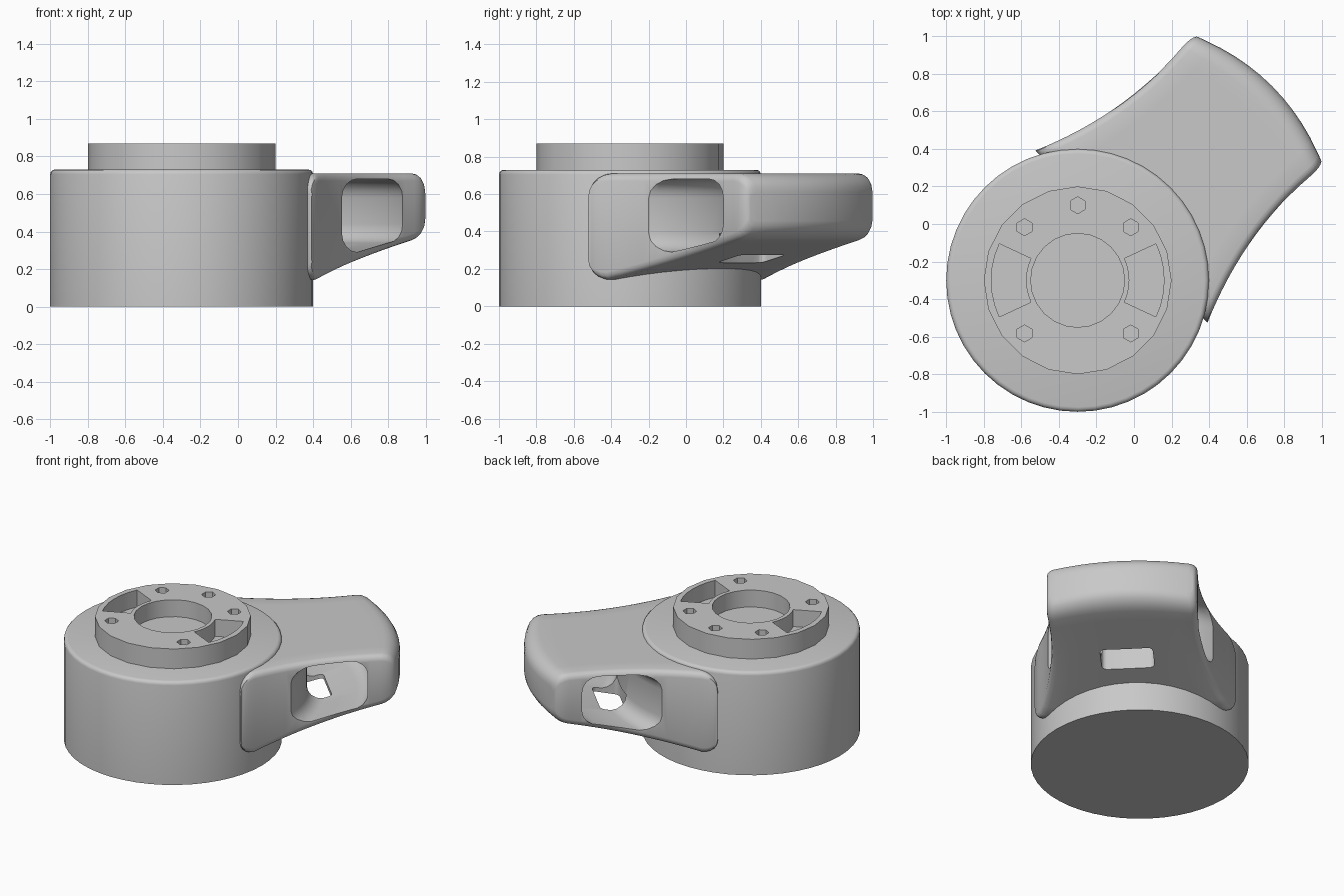
import bpy, bmesh
from math import sin, cos, pi, radians
from mathutils import Matrix

if "Cube" in bpy.data.objects:
    bpy.data.objects.remove(bpy.data.objects["Cube"])

gray = bpy.data.materials.new("plain_gray")
gray.use_nodes = True
GRAY = (0.58, 0.58, 0.58, 1)
gray.diffuse_color = GRAY
gray.node_tree.nodes["Principled BSDF"].inputs["Base Color"].default_value = GRAY

# Hub axis, and the arm's frame pointing diagonally away from it
HUB = Matrix.Translation((-0.3, -0.3, 0))
ARM = HUB @ Matrix.Rotation(radians(45), 4, "Z")


def finish(bm, name, frame=HUB):
    bmesh.ops.recalc_face_normals(bm, faces=bm.faces)
    mesh = bpy.data.meshes.new(name)
    bm.to_mesh(mesh)
    bm.free()
    mesh.materials.append(gray)
    obj = bpy.data.objects.new(name, mesh)
    bpy.context.collection.objects.link(obj)
    obj.matrix_world = frame
    return obj


def cylinder(name, radius, z0, z1, sides, x=0, y=0, soft=0):
    bm = bmesh.new()
    place = Matrix.Translation((x, y, (z0 + z1) / 2))
    bmesh.ops.create_cone(bm, cap_ends=True, segments=sides, radius1=radius,
                          radius2=radius, depth=z1 - z0, matrix=place)
    if soft:
        rim = [e for e in bm.edges if all(v.co.z > z1 - 0.001 for v in e.verts)]
        bmesh.ops.bevel(bm, geom=rim, offset=soft, segments=3, profile=0.5,
                        affect="EDGES")
    return finish(bm, name)


def sweep(name, profile, start, end, steps, frame=HUB):
    """Sweep a closed (radius, height) profile around the hub axis."""
    bm = bmesh.new()
    rings = []
    for i in range(steps + 1):
        a = radians(start + (end - start) * i / steps)
        rings.append([bm.verts.new((r * cos(a), r * sin(a), z)) for r, z in profile])
    n = len(profile)
    for a, b in zip(rings, rings[1:]):
        for j in range(n):
            k = (j + 1) % n
            bm.faces.new((a[j], a[k], b[k], b[j]))
    bm.faces.new(rings[0])
    bm.faces.new(rings[-1])
    return finish(bm, name, frame)


def cut(obj, cutter):
    cutter.hide_render = True
    mod = obj.modifiers.new("cut", "BOOLEAN")
    mod.operation = "DIFFERENCE"
    mod.solver = "EXACT"
    mod.object = cutter
    bpy.context.view_layer.update()
    bpy.context.view_layer.objects.active = obj
    bpy.ops.object.modifier_apply(modifier=mod.name)
    bpy.data.objects.remove(cutter)


def smooth(obj, angle):
    bpy.ops.object.select_all(action="DESELECT")
    obj.select_set(True)
    bpy.context.view_layer.objects.active = obj
    bpy.ops.object.shade_smooth_by_angle(angle=radians(angle))


# Main drum
drum = cylinder("drum_body", 0.7, 0, 0.73, 48, soft=0.025)
smooth(drum, 35)

# Raised boss with round recess, two curved pockets and five bolt holes
boss = cylinder("top_boss", 0.5, 0.70, 0.87, 20)
FLOOR, ABOVE = 0.75, 1.0
cut(boss, cylinder("recess_cutter", 0.25, FLOOR, ABOVE, 24))
pocket = [(0.275, FLOOR), (0.46, FLOOR), (0.46, ABOVE), (0.275, ABOVE)]
for middle in (0, 180):
    cut(boss, sweep("pocket_cutter", pocket, middle - 25, middle + 25, 6))
for angle in (45, 90, 135, 225, 315):
    a = radians(angle)
    cut(boss, cylinder("hole_cutter", 0.045, FLOOR, ABOVE, 6,
                       0.4 * cos(a), 0.4 * sin(a)))
smooth(boss, 25)

# Arm: rounded rectangular sections lofted outward, flared toward the drum
NEAR, TIP, ROUND, EDGE = 0.33, 1.37, 0.1, 0.04


def half_width(u):
    return 0.478 + 0.17 * ((1.12 - u) / 0.79) ** 2


def under(u):
    return 0.14 + 0.25 * max(0, u - 0.42)


stations = []
for i in range(6):
    a = i / 5 * pi / 2
    stations.append((NEAR + ROUND * (1 - cos(a)), ROUND * (1 - sin(a)), 0))
for i in range(1, 12):
    stations.append((NEAR + ROUND + (TIP - NEAR - 2 * ROUND) * i / 12, 0, 0))
for i in range(6):
    a = i / 5 * pi / 2
    inset = ROUND * (1 - cos(a))
    stations.append((TIP - ROUND * (1 - sin(a)), inset, inset * 0.35))

bm = bmesh.new()
rings = []
for u, z_inset, w_inset in stations:
    w = half_width(u) - w_inset
    low, high = under(u) + z_inset * 0.8, 0.71 - z_inset
    corner = [(w - EDGE * (1 - cos(t)), EDGE * (1 - sin(t)))
              for t in (0, pi / 6, pi / 3, pi / 2)]
    across = [(-v, d) for v, d in corner]
    across += [((w - EDGE) * k / 5, 0) for k in range(-4, 5)]
    across += corner[::-1]
    ring = []
    for row, sign in ((across, 1), (across[::-1], -1)):
        for v, d in row:
            bulge = 0.09 * (1 - (v / w) ** 2) * max(0, u - NEAR)
            z = high - d if sign > 0 else low + d
            ring.append(bm.verts.new((u + bulge, v, z)))
    rings.append(ring)
count = len(rings[0])
for a, b in zip(rings, rings[1:]):
    for j in range(count):
        k = (j + 1) % count
        bm.faces.new((a[j], a[k], b[k], b[j]))
for ring in (rings[0], rings[-1]):
    for j in range(count // 2 - 1):
        bm.faces.new((ring[j], ring[j + 1], ring[-2 - j], ring[-1 - j]))
arm = finish(bm, "side_arm", ARM)

# Hand slot through the arm, following the curve of the drum
slot = []
for r, z, turn in ((1.18, 0.58, 0), (0.96, 0.58, 90), (0.96, 0.39, 180), (1.18, 0.44, 270)):
    for i in range(5):
        a = radians(turn + 90 * i / 4)
        slot.append((r + 0.1 * cos(a), z + 0.1 * sin(a)))
cut(arm, sweep("slot_cutter", slot, -60, 60, 24, ARM))

# Small window through the floor of the slot
bm = bmesh.new()
bmesh.ops.create_cube(bm, size=1, matrix=Matrix.Translation((0.92, 0, 0.27))
                      @ Matrix.Diagonal((0.18, 0.34, 0.24, 1)))
posts = [e for e in bm.edges if abs(e.verts[0].co.z - e.verts[1].co.z) > 0.1]
bmesh.ops.bevel(bm, geom=posts, offset=0.03, segments=3, profile=0.5, affect="EDGES")
cut(arm, finish(bm, "window_cutter", ARM))
smooth(arm, 35)
